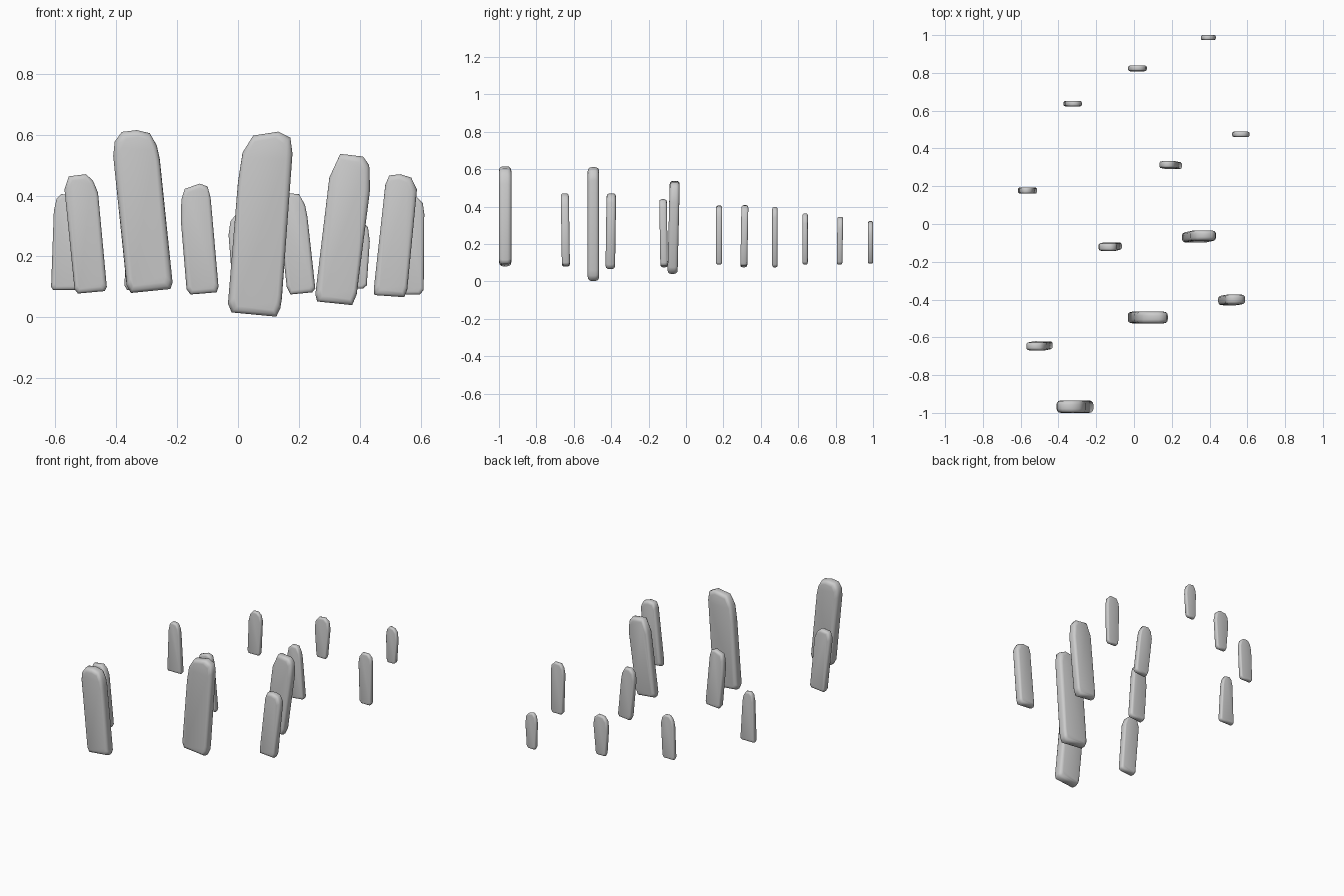
import bpy, bmesh


def stone(name, y, thick, lean, *outline):
    """Slab from a front (x, z) outline with rounded front and back rims."""
    xs, zs = outline[0::2], outline[1::2]
    cx, hw = (min(xs) + max(xs)) / 2, (max(xs) - min(xs)) / 2
    cz, hh = (min(zs) + max(zs)) / 2, (max(zs) - min(zs)) / 2
    t = thick / 2
    bm = bmesh.new()
    rings = []
    # (depth, inset) steps round the rim from front to back
    steps = [(-1, .7), (-.9, .3), (-.65, .08), (-.35, 0)]
    steps += [(-d, i) for d, i in reversed(steps)]
    for d, inset in steps:
        sx, sz = 1 - inset * t / hw, 1 - inset * t / hh
        ring = []
        for x, z in zip(xs, zs):
            px, pz = cx + (x - cx) * sx, cz + (z - cz) * sz
            ring.append(bm.verts.new((px, y + d * t + lean * (pz - cz) / hh, pz)))
        rings.append(ring)
    n = len(xs)
    for a, b in zip(rings, rings[1:]):
        for k in range(n):
            bm.faces.new((a[k], a[(k + 1) % n], b[(k + 1) % n], b[k]))
    bm.faces.new(rings[0])
    bm.faces.new(rings[-1][::-1])
    bmesh.ops.recalc_face_normals(bm, faces=bm.faces)
    for f in bm.faces:
        f.smooth = True
    me = bpy.data.meshes.new(name)
    bm.to_mesh(me)
    bm.free()
    bpy.context.collection.objects.link(bpy.data.objects.new(name, me))


# Far small stones
stone("stone_01", .9865, .027, 0, .36, .11, .368, .094, .41, .094, .423, .105,
      .433, .25, .427, .295, .41, .315, .38, .322, .362, .302, .355, .26)
stone("stone_02", .823, .030, .002, -.018, .105, -.01, .09, .045, .09, .053, .105,
      .068, .28, .06, .325, .035, .345, -.005, .34, -.025, .315, -.031, .27)
stone("stone_03", .637, .028, 0, -.373, .105, -.365, .09, -.295, .09, -.286, .105,
      -.276, .31, -.285, .345, -.305, .363, -.335, .363, -.355, .34, -.365, .3)
stone("stone_04", .475, .028, 0, .528, .09, .54, .075, .598, .075, .61, .09,
      .612, .34, .607, .375, .586, .397, .545, .395, .527, .37, .52, .33)
stone("stone_05", .312, .037, .003, .16, .1, .172, .075, .244, .082, .254, .095,
      .228, .33, .22, .37, .2, .405, .165, .407, .143, .385, .134, .34)
stone("stone_06", .177, .033, 0, -.614, .1, -.608, .09, -.52, .09, -.513, .1,
      -.528, .34, -.535, .375, -.55, .4, -.58, .405, -.596, .39, -.605, .35)

# Middle stones
stone("stone_07", -.12, .040, -.003, -.169, .092, -.156, .075, -.07, .082, -.064, .1,
      -.09, .393, -.1, .43, -.126, .439, -.175, .422, -.186, .387, -.188, .32)
stone("stone_08", -.066, .054, .006, .254, .075, .26, .052, .375, .04, .39, .075,
      .434, .42, .431, .5, .411, .528, .336, .537, .3, .459)
stone("stone_09", -.402, .051, .003, .446, .092, .448, .073, .546, .066, .556, .09,
      .588, .42, .569, .459, .533, .47, .497, .466, .484, .436)

# Near tall stones
stone("stone_10", -.495, .061, 0, -.033, .045, -.021, .016, .126, .002, .139, .03,
      .144, .06, .179, .538, .172, .59, .133, .61, .05, .597, .015, .541, 0, .446)
stone("stone_11", -.645, .043, -.003, -.537, .092, -.526, .078, -.438, .086, -.431, .1,
      -.46, .41, -.477, .45, -.5, .47, -.556, .463, -.57, .42)
stone("stone_12", -.967, .066, 0, -.366, .105, -.352, .08, -.222, .093, -.215, .115,
      -.257, .52, -.267, .565, -.29, .605, -.333, .615, -.382, .609, -.405, .577,
      -.41, .53)
